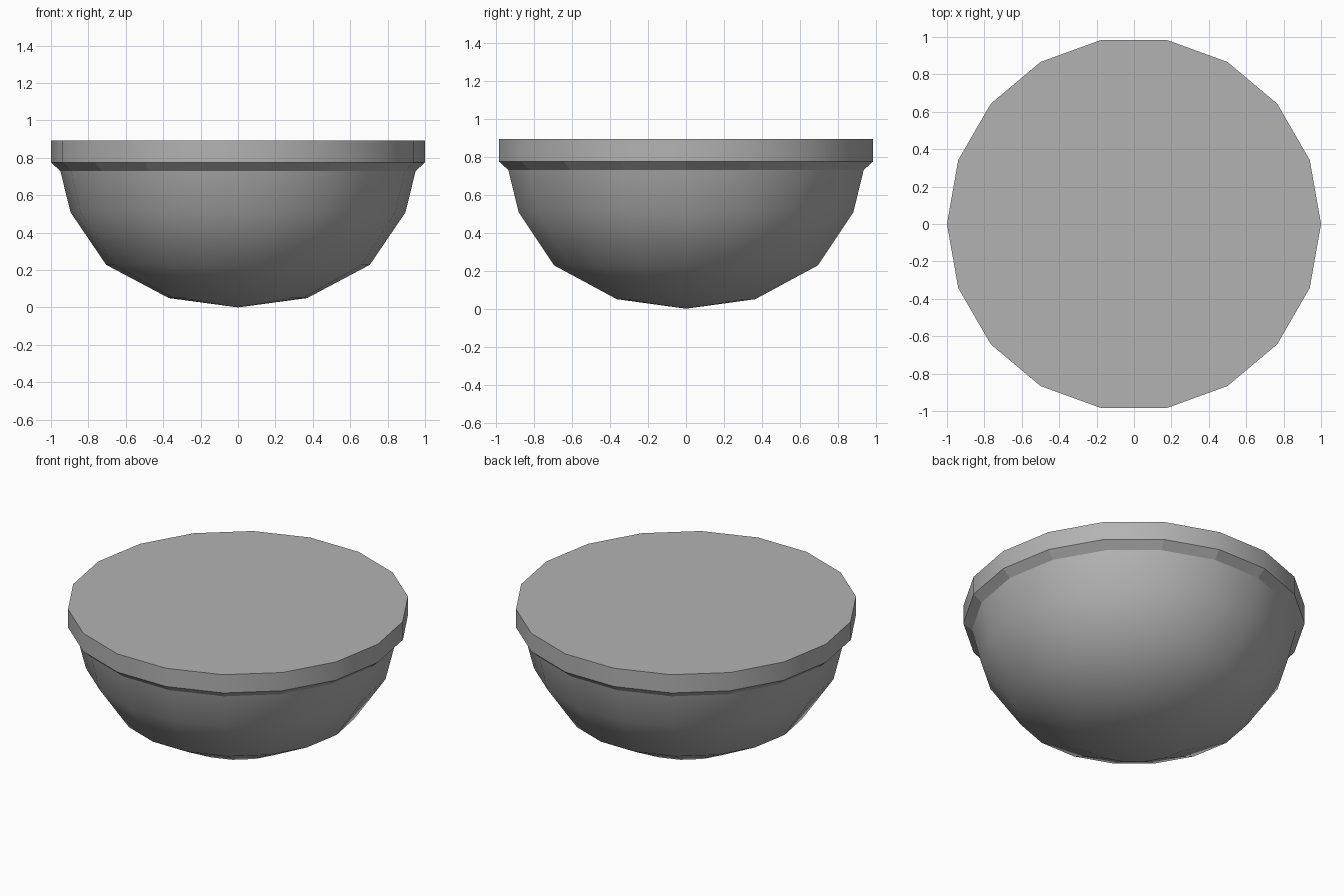
import bpy, bmesh, math

if "Cube" in bpy.data.objects:
    bpy.data.objects.remove(bpy.data.objects["Cube"])

SIDES = 18
# (radius, height) from just above the bottom tip up to the flat top
PROFILE = [(0.37, 0.05), (0.705, 0.228), (0.895, 0.508),
           (0.95, 0.73), (1.0, 0.775), (1.0, 0.893)]

bm = bmesh.new()

# Rings of the bowl and rim
rings = []
for r, z in PROFILE:
    rings.append([bm.verts.new((r * math.cos(2 * math.pi * i / SIDES),
                                r * math.sin(2 * math.pi * i / SIDES), z))
                  for i in range(SIDES)])

# Bottom fan to the tip
tip = bm.verts.new((0, 0, 0))
for i in range(SIDES):
    j = (i + 1) % SIDES
    bm.faces.new((tip, rings[0][j], rings[0][i])).smooth = True

# Side bands: smooth dome, faceted chamfer, smooth rim
for k in range(len(rings) - 1):
    low, high = rings[k], rings[k + 1]
    for i in range(SIDES):
        j = (i + 1) % SIDES
        face = bm.faces.new((low[i], low[j], high[j], high[i]))
        face.smooth = k != 3

# Flat top
bm.faces.new(rings[-1])

# Crisp edges around the chamfer and the top
for ring in rings[3:]:
    for i in range(SIDES):
        bm.edges.get((ring[i], ring[(i + 1) % SIDES])).smooth = False

bmesh.ops.recalc_face_normals(bm, faces=bm.faces)
mesh = bpy.data.meshes.new("rimmed_dome")
bm.to_mesh(mesh)
bm.free()

# Dark grey finish
grey = bpy.data.materials.new("dark_grey")
grey.diffuse_color = (0.45, 0.45, 0.45, 1)
grey.use_nodes = True
grey.node_tree.nodes["Principled BSDF"].inputs["Base Color"].default_value = grey.diffuse_color
mesh.materials.append(grey)

dome = bpy.data.objects.new("rimmed_dome", mesh)
bpy.context.collection.objects.link(dome)
